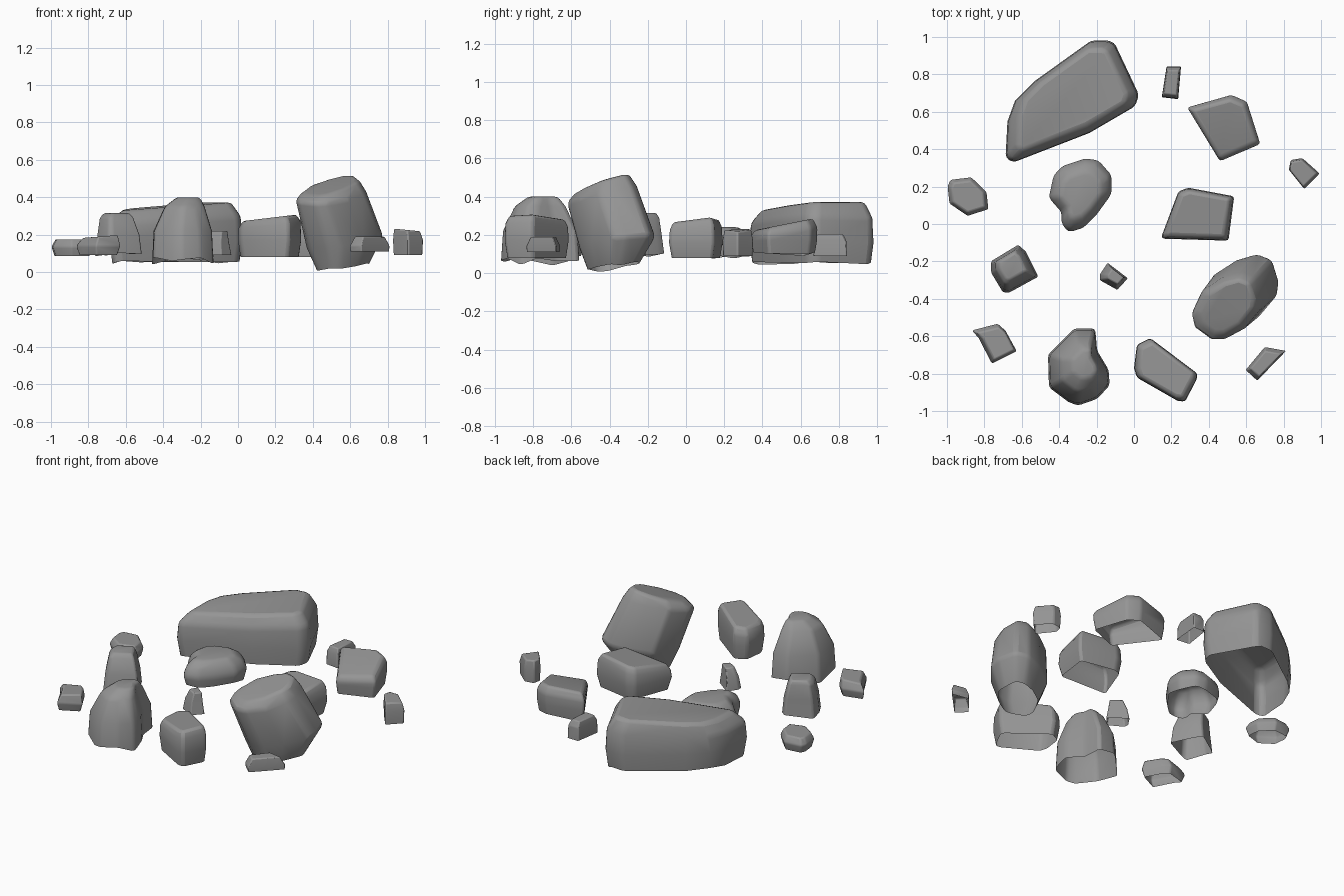
import bpy, bmesh, math

stone = bpy.data.materials.new("dark_stone")
stone.diffuse_color = (0.3, 0.3, 0.3, 1)


def rock(name, outline, rings, bevel=0.014, rim=0.0):
    """Loft a plan outline upward through rings; open underneath, capped on top.
    ring = (z, scale, dx, dy, slope_x, slope_y), trailing values default to 0.
    rim = unevenness of the bottom edge."""
    n = len(outline)
    cx = (min(p[0] for p in outline) + max(p[0] for p in outline)) / 2
    cy = (min(p[1] for p in outline) + max(p[1] for p in outline)) / 2
    grow = 1.03
    bm = bmesh.new()
    loops = []
    for k, ring in enumerate(rings):
        z, s, dx, dy, tx, ty = tuple(ring) + (0,) * (6 - len(ring))
        s *= grow
        loop = []
        for i, (x, y) in enumerate(outline):
            ox, oy = (x - cx) * s, (y - cy) * s
            wobble = rim * abs(math.sin(i * 1.9)) if k == 0 else 0
            loop.append(bm.verts.new((cx + dx + ox, cy + dy + oy,
                                      z + tx * ox + ty * oy + wobble)))
        loops.append(loop)
    for a, b in zip(loops, loops[1:]):
        for i in range(n):
            j = (i + 1) % n
            bm.faces.new((a[i], a[j], b[j], b[i]))
    cap = bm.faces.new(loops[-1])
    bmesh.ops.recalc_face_normals(bm, faces=bm.faces)
    cap.normal_update()
    if cap.normal.z < 0:
        bmesh.ops.reverse_faces(bm, faces=bm.faces)
    mesh = bpy.data.meshes.new(name)
    bm.to_mesh(mesh)
    bm.free()
    mesh.materials.append(stone)
    ob = bpy.data.objects.new(name, mesh)
    bpy.context.collection.objects.link(ob)
    mod = ob.modifiers.new("worn_edges", 'BEVEL')
    mod.width = bevel
    mod.segments = 2
    mod.limit_method = 'ANGLE'
    mod.angle_limit = math.radians(25)
    for o in bpy.context.selected_objects:
        o.select_set(False)
    ob.select_set(True)
    bpy.context.view_layer.objects.active = ob
    bpy.ops.object.shade_smooth_by_angle(angle=math.radians(50))


# Large boulders
rock("long_slab_boulder",
     [(-.68, .36), (-.64, .335), (-.24, .49), (0, .63), (.02, .69), (-.11, .965),
      (-.15, .975), (-.23, .975), (-.53, .76), (-.63, .66), (-.67, .55)],
     [(.045, .95), (.16, .99), (.28, .97, 0, 0, .05), (.355, .82, 0, .01, .06, .03)], .02, .015)
rock("tall_leaning_boulder",
     [(.31, -.44), (.38, -.29), (.52, -.2), (.64, -.165), (.73, -.2), (.77, -.33),
      (.76, -.41), (.65, -.54), (.52, -.61), (.44, -.61), (.33, -.53)],
     [(.025, .6, .02, .01, .08, .1), (.16, .87, .03, .03, .12, .1),
      (.41, .8, -.045, -.05, .06, .22), (.465, .62, -.045, -.05, .16, .3)], .018, .015)
rock("peaked_boulder",
     [(-.455, -.7), (-.32, -.565), (-.21, -.565), (-.2, -.68), (-.14, -.78), (-.135, -.86),
      (-.2, -.93), (-.3, -.965), (-.35, -.945), (-.45, -.87)],
     [(.04, 1), (.22, .95), (.35, .65, .01, 0), (.40, .38, .03, .015)], .018, .04)
rock("low_round_boulder",
     [(-.455, .14), (-.43, .26), (-.38, .31), (-.26, .35), (-.19, .34), (-.12, .26),
      (-.12, .16), (-.2, .05), (-.27, -.02), (-.35, -.045), (-.385, 0), (-.385, .06)],
     [(.075, .9), (.15, .99), (.2, .87), (.24, .62)], .018, .02)

# Medium blocks
rock("back_right_block",
     [(.29, .62), (.46, .34), (.67, .43), (.6, .65), (.52, .685)],
     [(.09, .93), (.17, .99), (.22, 1, 0, 0, 0, .12), (.255, .86, 0, 0, 0, .2)], .014, .02)
rock("middle_block",
     [(.15, -.07), (.24, .17), (.29, .19), (.53, .145), (.5, -.085), (.17, -.075)],
     [(.08, .9), (.16, 1), (.23, .97, 0, 0, .06, .1), (.27, .85, 0, 0, .08, .12)])
rock("front_block",
     [(.005, -.77), (.02, -.65), (.09, -.615), (.335, -.8), (.33, -.83), (.27, -.945),
      (.23, -.94), (.02, -.82)],
     [(.08, .92), (.17, 1), (.25, .98, 0, 0, .1), (.29, .86, 0, 0, .12)])
rock("left_tapered_block",
     [(-.76, -.2), (-.62, -.115), (-.58, -.15), (-.515, -.28), (-.67, -.365),
      (-.7, -.36), (-.76, -.26)],
     [(.085, 1), (.2, .9), (.29, .72, -.01, .01), (.315, .55, -.01, .015)], .014, .02)

# Small stones
rock("far_left_stone",
     [(-.995, .2), (-.98, .235), (-.87, .248), (-.79, .17), (-.78, .08), (-.89, .045),
      (-.985, .11)],
     [(.085, .85), (.135, 1), (.175, .8)], .008)
rock("front_left_stone",
     [(-.865, -.57), (-.73, -.535), (-.69, -.57), (-.63, -.68), (-.76, -.745), (-.83, -.61)],
     [(.09, .85), (.14, 1), (.19, .8, .01, 0, .08)], .008)
rock("far_right_stone",
     [(.83, .29), (.91, .19), (.99, .27), (.9, .35), (.84, .34)],
     [(.09, .95), (.17, 1), (.225, .87, -.005, 0, -.1)], .008)
rock("back_stone",
     [(.15, .68), (.235, .67), (.25, .84), (.175, .84)],
     [(.09, 1), (.17, .96), (.205, .75)], .006)
rock("centre_stone",
     [(-.18, -.27), (-.14, -.21), (-.035, -.29), (-.09, -.35), (-.18, -.3)],
     [(.09, 1), (.16, .82), (.22, .57, .01, 0)], .006)
rock("front_right_stone",
     [(.6, -.78), (.66, -.835), (.81, -.68), (.7, -.66)],
     [(.11, .97), (.14, 1), (.19, .75)], .006)
